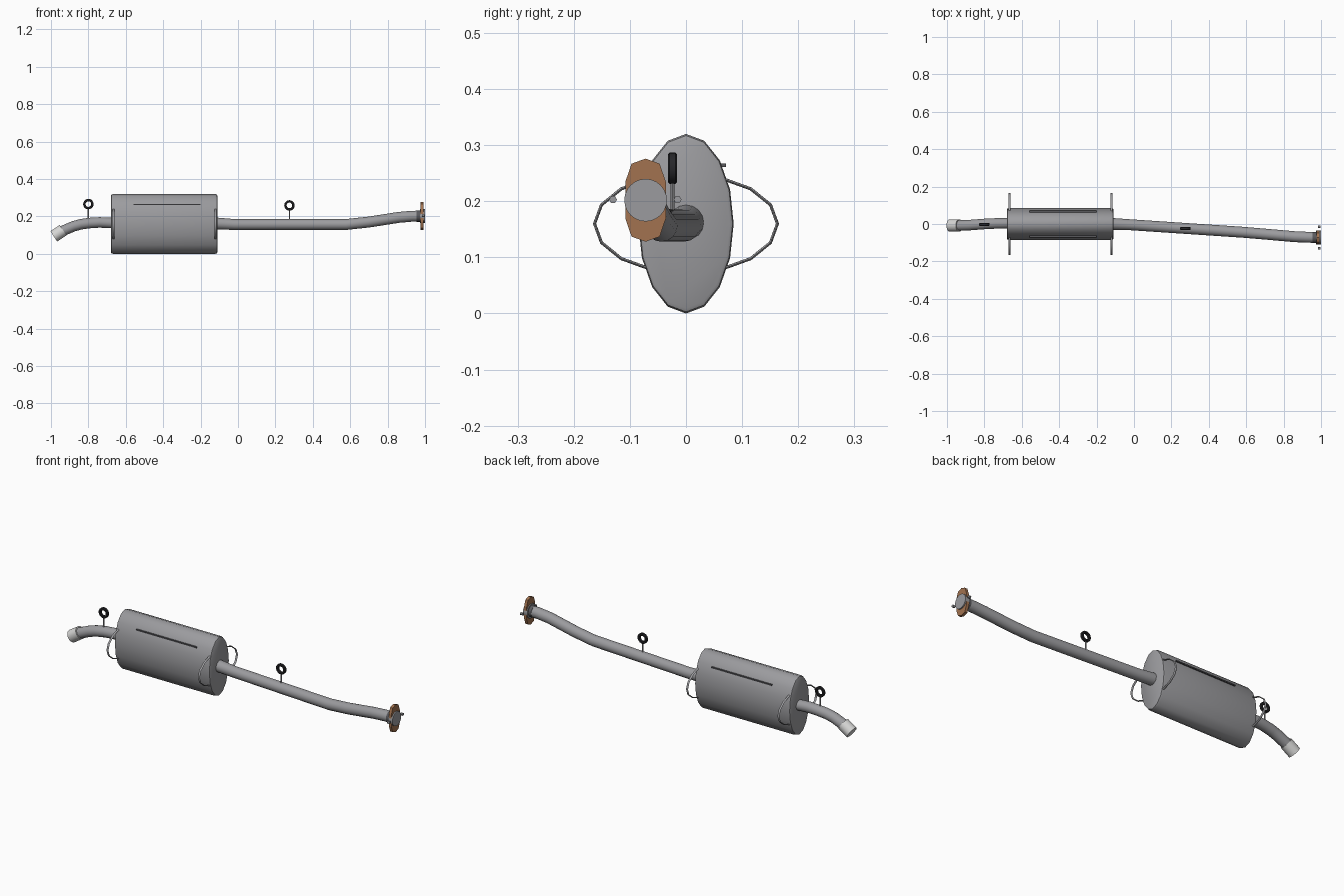
import bpy, bmesh, math
from mathutils import Vector

cube = bpy.data.objects.get("Cube")
if cube:
    bpy.data.objects.remove(cube)


def material(name, rgb, metallic=0.0):
    m = bpy.data.materials.new(name)
    m.use_nodes = True
    m.diffuse_color = (*rgb, 1)
    m.node_tree.nodes["Principled BSDF"].inputs["Base Color"].default_value = (*rgb, 1)
    return m


STEEL = material("grey steel", (0.33, 0.33, 0.345))
CHROME = material("pale chrome", (0.68, 0.68, 0.67))
COPPER = material("copper brown", (0.36, 0.17, 0.08))
RUBBER = material("black rubber", (0.02, 0.02, 0.023))
DARK = material("dark metal", (0.10, 0.10, 0.11))


def finish(name, bm, mats, smooth=True):
    bmesh.ops.recalc_face_normals(bm, faces=bm.faces)
    mesh = bpy.data.meshes.new(name)
    bm.to_mesh(mesh)
    bm.free()
    for m in mats:
        mesh.materials.append(m)
    ob = bpy.data.objects.new(name, mesh)
    bpy.context.collection.objects.link(ob)
    if smooth:
        bpy.ops.object.select_all(action="DESELECT")
        ob.select_set(True)
        bpy.context.view_layer.objects.active = ob
        bpy.ops.object.shade_smooth_by_angle(angle=math.radians(40))
    return ob


def sweep(name, path, radii, mat, sides=16, caps=True, closed=False):
    """Loft rings along a path; each radius is (across, upward)."""
    bm = bmesh.new()
    pts = [Vector(p) for p in path]
    n = len(pts)
    rings = []
    for i, p in enumerate(pts):
        if closed:
            d = pts[(i + 1) % n] - pts[i - 1]
        else:
            d = pts[min(i + 1, n - 1)] - pts[max(i - 1, 0)]
        d.normalize()
        ref = Vector((1, 0, 0)) if closed else Vector((0, 1, 0))
        up = d.cross(ref).normalized()
        side = up.cross(d)
        a, b = radii[i] if isinstance(radii, list) else (radii, radii)
        ring = []
        for k in range(sides):
            t = math.tau * k / sides
            ring.append(bm.verts.new(p + side * a * math.cos(t) + up * b * math.sin(t)))
        rings.append(ring)
    pairs = list(zip(rings, rings[1:])) + ([(rings[-1], rings[0])] if closed else [])
    for r, s in pairs:
        for k in range(sides):
            j = (k + 1) % sides
            bm.faces.new((r[k], r[j], s[j], s[k]))
    if caps and not closed:
        bm.faces.new(rings[0])
        bm.faces.new(rings[-1])
    return finish(name, bm, [mat])


def box(name, centre, size, mat):
    bm = bmesh.new()
    bmesh.ops.create_cube(bm, size=1)
    for v in bm.verts:
        v.co = Vector([c + s * q for c, s, q in zip(centre, size, v.co)])
    return finish(name, bm, [mat], False)


def open_sleeve(name, start, end, outer, inner, mat):
    """Hollow sleeve: outer wall, lip, inner wall."""
    s, e = Vector(start), Vector(end)
    return sweep(name, [s, e, e - (e - s) * 0.001, s + (e - s) * 0.1],
                 [(outer, outer), (outer, outer), (inner, inner), (inner, inner)], mat, 24)


# Muffler body: oval can with slightly rounded ends
MID = 0.16
sweep("muffler_body",
      [(x, 0, MID) for x in (-0.68, -0.677, -0.668, -0.122, -0.113, -0.11)],
      [(0.078, 0.151), (0.083, 0.157), (0.085, 0.16),
       (0.085, 0.16), (0.083, 0.157), (0.078, 0.151)], STEEL)

# Raised seams on both upper flanks
for label, s in (("left", 1), ("right", -1)):
    box("seam_" + label, (-0.38, s * 0.061, 0.264), (0.36, 0.02, 0.006), DARK)

# Oval hanger hoops at either end of the muffler
for label, x in (("rear", -0.666), ("front", -0.12)):
    hoop = [(x, 0.163 * math.cos(math.tau * k / 16), MID + 0.088 * math.sin(math.tau * k / 16))
            for k in range(16)]
    sweep("hoop_" + label, hoop, [(0.006, 0.0028)] * 16, STEEL, 8, closed=True)

# Front and tail pipes
sweep("front_pipe",
      [(-0.13, 0.001, 0.163), (-0.02, -0.004, 0.157), (0.58, -0.044, 0.157),
       (0.70, -0.054, 0.170), (0.86, -0.068, 0.195), (0.93, -0.071, 0.201), (0.985, -0.072, 0.202)],
      [(0.032, 0.032)] + [(0.029, 0.029)] * 6, STEEL)
sweep("tail_pipe",
      [(-0.66, 0.004, 0.164), (-0.74, 0.003, 0.168), (-0.79, 0.001, 0.165), (-0.84, -0.003, 0.158),
       (-0.88, -0.006, 0.147), (-0.95, -0.008, 0.117)], 0.028, STEEL)

# Chrome outlet tip
open_sleeve("tail_tip", (-0.935, -0.008, 0.126), (-0.985, -0.008, 0.0935), 0.033, 0.030, CHROME)

# Flange plate: elongated plate with clipped corners
FY, FZ = -0.072, 0.202
corner = [(0.036, 0.033), (0.025, 0.065), (0.0, 0.074)]
quarter = corner + [(-y, z) for y, z in corner[1::-1]]
outline = quarter + [(-y, -z) for y, z in quarter]
bm = bmesh.new()
face = bm.faces.new([bm.verts.new((0.977, FY + y, FZ + z)) for y, z in outline])
ext = bmesh.ops.extrude_face_region(bm, geom=[face])
for v in ext["geom"]:
    if isinstance(v, bmesh.types.BMVert):
        v.co.x += 0.015
finish("flange", bm, [COPPER], False)

# Inlet rim with two-tone inner face
open_sleeve("inlet_rim", (0.972, FY, FZ), (0.999, FY, FZ), 0.038, 0.033, STEEL)
bm = bmesh.new()
disc = [bm.verts.new((0.995, FY + 0.0335 * math.cos(math.tau * k / 24),
                      FZ + 0.0335 * math.sin(math.tau * k / 24))) for k in range(24)]
bm.faces.new(disc[:13]).material_index = 0
bm.faces.new(disc[12:] + disc[:1]).material_index = 1
finish("inlet_face", bm, [COPPER, STEEL], False)

# Dark weld band behind the flange
sweep("weld_band", [(0.955, FY, FZ), (0.975, FY, FZ)], 0.0305, DARK)

# Hex bolts beside the flange
for label, y in (("left", -0.015), ("right", -0.13)):
    sweep("flange_bolt_" + label, [(0.985, y, 0.203), (0.998, y, 0.203)], 0.007, STEEL, 6)

# Rubber hanger rings on thin rods
for label, x, y, z in (("rear", -0.8, -0.002, 0.266), ("front", 0.275, -0.024, 0.259)):
    bm = bmesh.new()
    n = 20
    section = [(0.028, -0.005), (0.028, 0.005), (0.025, 0.008), (0.018, 0.008),
               (0.015, 0.005), (0.015, -0.005), (0.018, -0.008), (0.025, -0.008)]
    loops = [[bm.verts.new((x + r * math.cos(math.tau * k / n), y + w,
                            z + r * math.sin(math.tau * k / n))) for r, w in section]
             for k in range(n)]
    for k in range(n):
        a, b = loops[k], loops[(k + 1) % n]
        for j in range(8):
            i = (j + 1) % 8
            bm.faces.new((a[j], a[i], b[i], b[j]))
    finish("hanger_ring_" + label, bm, [RUBBER])
    sweep("hanger_rod_" + label, [(x, y, 0.165), (x, y, z - 0.02)], 0.0035, STEEL, 8)
